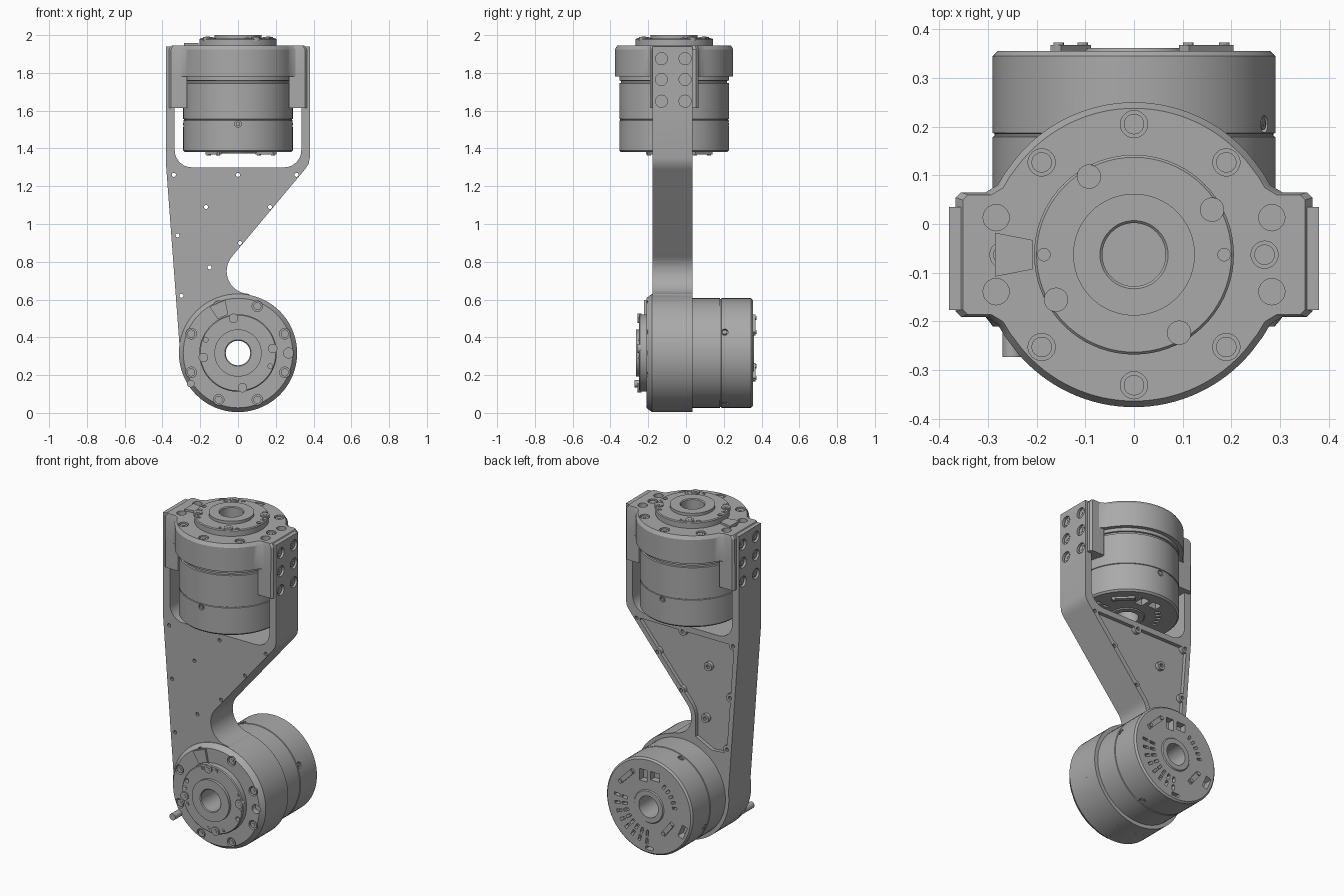
import bpy, bmesh
from math import radians, sin, cos, pi
from mathutils import Matrix, Vector

if "Cube" in bpy.data.objects:
    bpy.data.objects.remove(bpy.data.objects["Cube"])

metal = bpy.data.materials.new("machined grey")
metal.use_nodes = True
GREY = (0.4, 0.4, 0.4, 1)
metal.diffuse_color = GREY
metal.node_tree.nodes["Principled BSDF"].inputs["Base Color"].default_value = GREY


# ---------- helpers ----------
def finish(name, bm, matrix=Matrix()):
    bmesh.ops.recalc_face_normals(bm, faces=bm.faces)
    mesh = bpy.data.meshes.new(name)
    bm.to_mesh(mesh)
    bm.free()
    mesh.materials.append(metal)
    ob = bpy.data.objects.new(name, mesh)
    bpy.context.collection.objects.link(ob)
    ob.matrix_world = matrix
    return ob


def smooth(ob):
    bpy.ops.object.select_all(action='DESELECT')
    ob.select_set(True)
    bpy.context.view_layer.objects.active = ob
    bpy.ops.object.shade_smooth_by_angle(angle=radians(30))


def cut(ob, cutter):
    """Subtract the cutter for good, then discard it."""
    mod = ob.modifiers.new("cut", 'BOOLEAN')
    mod.operation, mod.solver, mod.object = 'DIFFERENCE', 'EXACT', cutter
    mod.use_self = True
    bpy.context.view_layer.update()
    graph = bpy.context.evaluated_depsgraph_get()
    mesh = bpy.data.meshes.new_from_object(ob.evaluated_get(graph))
    ob.modifiers.clear()
    ob.data = mesh
    bpy.data.objects.remove(cutter)


def disc(bm, matrix, r, z0, z1, sides=20):
    m = matrix @ Matrix.Translation((0, 0, (z0 + z1) / 2))
    bmesh.ops.create_cone(bm, cap_ends=True, segments=sides, radius1=r, radius2=r,
                          depth=z1 - z0, matrix=m)


def box(bm, matrix, size):
    bmesh.ops.create_cube(bm, size=1, matrix=matrix @ Matrix.Diagonal((*size, 1)))


def lathe(bm, profile):
    verts = [bm.verts.new((r, 0, z)) for r, z in profile]
    edges = [bm.edges.new((verts[i - 1], verts[i])) for i in range(len(verts))]
    bmesh.ops.spin(bm, geom=verts + edges, cent=(0, 0, 0), axis=(0, 0, 1),
                   angle=2 * pi, steps=72, use_merge=True)
    bmesh.ops.remove_doubles(bm, verts=bm.verts, dist=1e-5)


def prism(bm, outline, low, high):
    """Extrude an outline; each point goes through low() and high()."""
    bottom = [bm.verts.new(low(p)) for p in outline]
    top = [bm.verts.new(high(p)) for p in outline]
    bm.faces.new(bottom)
    bm.faces.new(top[::-1])
    for i in range(len(outline)):
        bm.faces.new((bottom[i - 1], bottom[i], top[i], top[i - 1]))


def at_depth(y):
    return lambda p: (p[0], y, p[1])


def at_height(z):
    return lambda p: (p[0], p[1], z)


def arc(cx, cy, r, start, end, steps):
    angles = [radians(start + (end - start) * i / steps) for i in range(steps + 1)]
    return [(cx + r * cos(a), cy + r * sin(a)) for a in angles]


def polar(r, deg, z=0):
    """Frame at a radius and angle, with x pointing outward."""
    return Matrix.Rotation(radians(deg), 4, 'Z') @ Matrix.Translation((r, 0, z))


def screw_head(bm, matrix, r, z0, z1):
    """Round cap with a hexagonal socket."""
    disc(bm, matrix, r, z0, z1)
    top = max((f for f in bm.faces if len(f.verts) == 20), key=lambda f: f.index)
    bm.faces.index_update()
    disc(bm, matrix, r * 0.5, z1 - 0.001, z1 + 0.002, 6)


FACE = 0.565          # height of the mounting face in an actuator's own frame
LOWER = Matrix.Translation((0, 0.355, 0.317)) @ Matrix.Rotation(pi / 2, 4, 'X')
UPPER = Matrix.Translation((0, -0.063, 1.38))

# ---------- bracket arm with ribbed pockets ----------
outline = [(-0.38, 1.94), (-0.38, 1.3)]
outline += arc(0, 0.317, 0.313, 172, 438, 56)
outline += arc(0.06, 0.75, 0.12, 268, 140, 16)
outline += [(0.355, 1.29), (0.374, 1.318), (0.38, 1.35), (0.38, 1.94), (0.335, 1.94)]
outline += arc(0.245, 1.39, 0.09, 0, -90, 8) + arc(-0.245, 1.39, 0.09, -90, -180, 8)
outline += [(-0.335, 1.94)]
bm = bmesh.new()
prism(bm, outline, at_depth(-0.177), at_depth(0.035))
arm = finish("bracket_arm", bm)

pocket = [(-0.348, 1.265), (-0.298, 0.6), (-0.2, 0.59), (-0.09, 0.645)]
pocket += arc(0.06, 0.75, 0.15, 180, 140, 6) + [(0.295, 1.265)]
bm = bmesh.new()
prism(bm, pocket, at_depth(-0.15), at_depth(0.1))
pockets = finish("pocket_cutter", bm)

nodes = [(-0.34, 1.26), (0, 1.26), (0.31, 1.26), (-0.17, 1.09), (0.17, 1.09),
         (-0.32, 0.94), (0.01, 0.9), (-0.15, 0.77), (-0.3, 0.62), (0, 0.62)]
bm = bmesh.new()
for a, b in [(0, 3), (3, 6), (1, 3), (3, 5), (1, 4), (5, 7), (7, 6), (7, 8), (7, 9)]:
    p, q = Vector(nodes[a]), Vector(nodes[b])
    mid, run = (p + q) / 2, q - p
    turn = Matrix.Rotation(-run.angle_signed(Vector((1, 0))), 4, 'Y')
    turn = Matrix.Rotation(run.angle_signed(Vector((1, 0))) * -1, 4, 'Y') if run.length == 0 else \
        Vector((run.x, 0, run.y)).to_track_quat('X', 'Y').to_matrix().to_4x4()
    box(bm, Matrix.Translation((mid.x, 0, mid.y)) @ turn, (run.length + 0.06, 0.4, 0.024))
IN_Y = Matrix.Rotation(pi / 2, 4, 'X')
for x, z in nodes:
    disc(bm, Matrix.Translation((x, 0, z)) @ IN_Y, 0.026, -0.21, 0.21, 14)
cut(pockets, finish("rib_cutter", bm))
cut(arm, pockets)

# Rib screw holes, hub bore and side bolt recesses
bm = bmesh.new()
for x, z in nodes[:-1]:
    disc(bm, Matrix.Translation((x, 0, z)) @ IN_Y, 0.011, -0.3, 0.3, 10)
disc(bm, Matrix.Translation((0, 0, 0.317)) @ IN_Y, 0.2, -0.3, 0.3, 48)
side_frames = [Matrix.Translation((s * 0.38, y, z)) @ Matrix.Rotation(s * pi / 2, 4, 'Y')
               for s in (-1, 1) for y in (-0.13, -0.005) for z in (1.65, 1.765, 1.875)]
for m in side_frames:
    disc(bm, m, 0.032, -0.025, 0.02)
cut(arm, finish("hole_cutter", bm))
smooth(arm)

bm = bmesh.new()
for m in side_frames:
    screw_head(bm, m, 0.022, -0.03, -0.008)
smooth(finish("side_bolts", bm))

# ---------- lower hub ring ----------
bm = bmesh.new()
lathe(bm, [(0.19, 0.4), (0.313, 0.4), (0.313, FACE - 0.03), (0.29, FACE), (0.19, FACE)])
hub = finish("lower_hub_ring", bm, LOWER)

# ---------- upper clamp with two ears ----------
side = [(0.265, 0.168), (0.28, 0.143), (0.305, 0.128), (0.355, 0.128), (0.366, 0.117)]
right = [(x, -y) for x, y in side] + [(x, y) for x, y in side[::-1]]
clamp_outline = right + arc(0, 0, 0.313, 40, 140, 32)
clamp_outline += [(-x, -y) for x, y in right] + arc(0, 0, 0.313, 220, 320, 32)
bm = bmesh.new()
prism(bm, clamp_outline, at_height(0.4), at_height(FACE - 0.02))
inner = [(x * 0.955, y * 0.955) for x, y in clamp_outline]
prism(bm, inner, at_height(FACE - 0.021), at_height(FACE))
bmesh.ops.delete(bm, geom=[f for f in bm.faces if f.calc_center_median().z < FACE - 0.001
                           and f.calc_center_median().z > FACE - 0.0215], context='FACES')
# Chamfer strip joins the wall to the top outline
bm.free()
bm = bmesh.new()
rings = [[bm.verts.new((x * k, y * k, z)) for x, y in clamp_outline]
         for k, z in ((1, 0.4), (1, FACE - 0.02), (0.96, FACE))]
bm.faces.new(rings[0])
bm.faces.new(rings[2][::-1])
for a, b in zip(rings, rings[1:]):
    for i in range(len(a)):
        bm.faces.new((a[i - 1], a[i], b[i], b[i - 1]))
clamp = finish("upper_clamp", bm, UPPER)
bm = bmesh.new()
disc(bm, Matrix(), 0.19, 0.3, 0.7, 48)
cut(clamp, finish("clamp_bore_cutter", bm, UPPER))
for s, word in ((1, "left"), (-1, "right")):
    bm = bmesh.new()
    box(bm, Matrix.Translation((s * 0.318, 0, 0.33)), (0.096, 0.256, 0.19))
    bmesh.ops.bevel(bm, geom=[e for e in bm.edges if abs(e.verts[0].co.z - e.verts[1].co.z) > 0.1
                              and e.verts[0].co.x * s > 0.32],
                    offset=0.012, segments=1, affect='EDGES')
    finish(word + "_clamp_ear", bm, UPPER)


# ---------- actuator, used twice ----------
def actuator(label, frame, base, turn, wedge_angle, mount):
    # Motor body, seam grooves, output flange and hollow shaft
    bm = bmesh.new()
    lathe(bm, [(0.065, -0.006), (0.095, -0.006), (0.1, 0), (0.28, 0), (0.29, 0.01),
               (0.29, 0.168), (0.286, 0.17), (0.286, 0.174), (0.29, 0.176),
               (0.29, 0.365), (0.281, 0.367), (0.281, 0.378), (0.29, 0.38), (0.29, 0.45),
               (0.212, 0.45), (0.212, FACE - 0.01), (0.205, FACE - 0.01), (0.205, 0.598),
               (0.2, 0.603), (0.125, 0.603), (0.125, 0.62), (0.07, 0.62), (0.065, 0.615)])
    motor = finish(label + "_actuator", bm, frame)

    # Rear vents, flange pin holes and radial screw recesses
    bm = bmesh.new()
    for i in range(8):
        for r in (0.165, 0.215):
            box(bm, polar(r, 5 - 13 * i), (0.036, 0.016, 0.06))
    for i in range(5):
        box(bm, polar(0.175, 125 + 11 * i), (0.03, 0.014, 0.06))
    for x, y, w, h in ((0.04, 0.18, 0.05, 0.07), (-0.04, 0.19, 0.06, 0.05),
                       (0, -0.255, 0.05, 0.02)):
        box(bm, Matrix.Translation((x, y, 0)), (w, h, 0.08))
    box(bm, polar(0.245, 203), (0.035, 0.08, 0.1))
    for a in (0, 180):
        disc(bm, polar(0.185, a + turn), 0.013, 0.58, 0.63, 14)
    radial = [polar(0.29, a + base, 0.15) @ Matrix.Rotation(pi / 2, 4, 'Y')
              for a in (0, 90, 180, 270)]
    for m in radial:
        disc(bm, m, 0.018, -0.012, 0.02, 14)
    cut(motor, finish("vent_cutter", bm, frame))
    smooth(motor)

    # Rear connectors and screws
    bm = bmesh.new()
    for r, a, length in ((0.21, 45, 0.13), (0.165, 218, 0.1)):
        box(bm, polar(r, a), (0.028, length, 0.024))
        for s in (-1, 1):
            disc(bm, polar(r, a) @ Matrix.Translation((0, s * length * 0.4, 0)),
                 0.011, -0.018, 0, 12)
    for m in radial:
        screw_head(bm, m, 0.012, -0.014, -0.002)
    smooth(finish(label + "_connectors", bm, frame))

    # Flange screws: four large caps, each flanked by two small ones
    bm = bmesh.new()
    for i in range(4):
        a = 30 + 90 * i + turn
        screw_head(bm, polar(0.185, a), 0.025, 0.59, 0.611)
        for d in (-15, 15):
            screw_head(bm, polar(0.185, a + d), 0.014, 0.59, 0.605)
    smooth(finish(label + "_flange_screws", bm, frame))

    # Recessed ring bolts on the mounting face
    rim = [polar(0.268, 45 * i + base) for i in range(8)]
    bm = bmesh.new()
    for m in rim:
        disc(bm, m, 0.028, FACE - 0.025, FACE + 0.02)
    if label == "upper":
        for x in (-0.283, 0.283):
            for y in (-0.076, 0.076):
                disc(bm, Matrix.Translation((x, y, 0)), 0.027, FACE - 0.05, FACE + 0.02)
    else:
        disc(bm, polar(0.268, 0), 0.027, FACE - 0.05, FACE + 0.02)
    cut(mount, finish("rim_cutter", bm, frame))
    smooth(mount)
    bm = bmesh.new()
    for m in rim:
        screw_head(bm, m, 0.021, FACE - 0.03, FACE - 0.006)
    smooth(finish(label + "_ring_bolts", bm, frame))

    # Wedge-shaped cable tab
    bm = bmesh.new()
    tab = [(0.208, -0.03), (0.285, -0.045), (0.285, 0.045), (0.208, 0.03)]
    prism(bm, tab, at_height(FACE - 0.01), at_height(FACE + 0.012))
    finish(label + "_cable_tab", bm, frame @ Matrix.Rotation(radians(wedge_angle), 4, 'Z'))


actuator("upper", UPPER, 0, 0, 180, clamp)
actuator("lower", LOWER, 22.5, -22.5, 112.5, hub)

# ---------- small stub pin on the lower hub ----------
bm = bmesh.new()
disc(bm, Matrix.Translation((-0.25, 0.155 - 0.317, 0)), 0.02, 0.5, 0.628)
smooth(finish("stub_pin", bm, LOWER))
